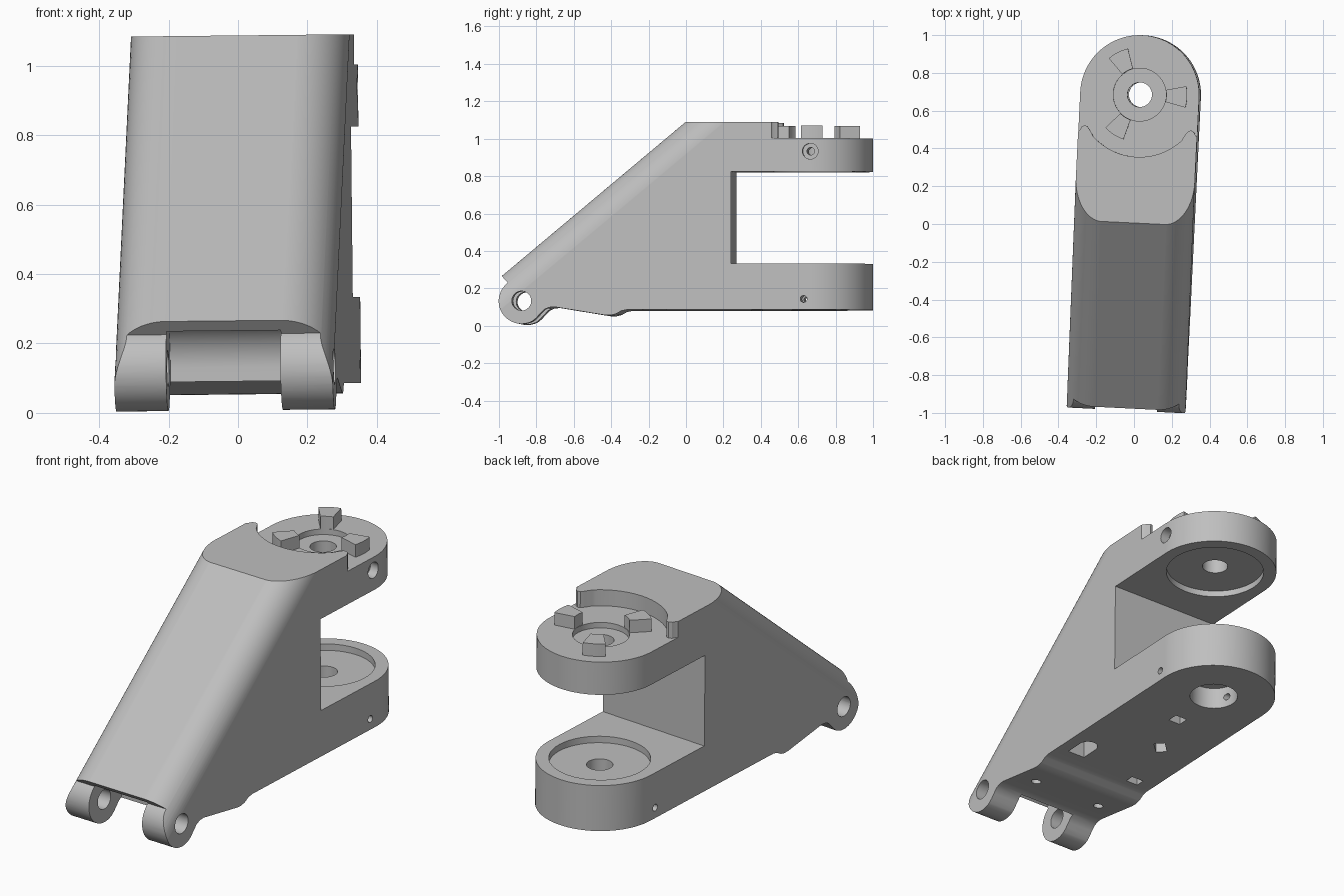
import bpy, bmesh, math
from mathutils import Matrix, Vector

cube = bpy.data.objects.get("Cube")
if cube:
    bpy.data.objects.remove(cube, do_unlink=True)

HALF = 0.315                 # half width of the arm
PIVOT = 0.685                # y of the vertical swivel axis
LUG_Y, LUG_Z, LUG_R = -0.865, 0.13, 0.123
SLOPE = math.atan2(0.825, 0.985)
POSE = (Matrix.Translation((0.007, 0, 0)) @ Matrix.Rotation(math.radians(-2.8), 4, 'Z')
        @ Matrix.Rotation(math.radians(-0.6), 4, 'Y'))

grey = bpy.data.materials.new("plain_grey")
grey.use_nodes = True
colour = (0.52, 0.52, 0.52, 1)
grey.diffuse_color = colour
grey.node_tree.nodes["Principled BSDF"].inputs["Base Color"].default_value = colour


def arc(cx, cy, r, start, end, n=24):
    steps = [math.radians(start + (end - start) * i / n) for i in range(n + 1)]
    return [(cx + r * math.cos(a), cy + r * math.sin(a)) for a in steps]


def circle(cx, cy, r, n=48):
    return arc(cx, cy, r, 0, 360, n)[:-1]


def box(x0, x1, y0, y1):
    return [(x0, y0), (x1, y0), (x1, y1), (x0, y1)]


def prism(name, pts, axis, lo, hi):
    """Extrude a flat outline along one axis."""
    place = {'X': lambda p, d: (d, p[0], p[1]),
             'Y': lambda p, d: (p[0], d, p[1]),
             'Z': lambda p, d: (p[0], p[1], d)}[axis]
    bm = bmesh.new()
    face = bm.faces.new([bm.verts.new(place(p, lo)) for p in pts])
    top = bmesh.ops.extrude_face_region(bm, geom=[face])
    shift = Vector(place((0, 0), hi - lo))
    bmesh.ops.translate(bm, vec=shift,
                        verts=[v for v in top["geom"] if isinstance(v, bmesh.types.BMVert)])
    bmesh.ops.recalc_face_normals(bm, faces=bm.faces)
    mesh = bpy.data.meshes.new(name)
    bm.to_mesh(mesh)
    bm.free()
    mesh.materials.append(grey)
    obj = bpy.data.objects.new(name, mesh)
    bpy.context.collection.objects.link(obj)
    return obj


cutters = []


def shape(target, cutter, operation='DIFFERENCE'):
    mod = target.modifiers.new(cutter.name, 'BOOLEAN')
    mod.operation, mod.object, mod.solver = operation, cutter, 'EXACT'
    cutter.hide_render = True
    cutters.append(cutter)


def finish(obj):
    bpy.ops.object.select_all(action='DESELECT')
    obj.select_set(True)
    bpy.context.view_layer.objects.active = obj
    bpy.ops.object.shade_smooth_by_angle(angle=math.radians(28))
    obj.modifiers.new("even_shading", 'WEIGHTED_NORMAL').keep_sharp = True
    obj.matrix_world = POSE


# Side outline: lug, wavy underside, two fork arms, flat top, long slope
outline = arc(LUG_Y, LUG_Z, LUG_R, 128, 300, 32)
outline += [(-0.785, 0.04), (-0.765, 0.062), (-0.745, 0.083), (-0.72, 0.095), (-0.69, 0.098),
            (-0.42, 0.054), (-0.39, 0.053), (-0.36, 0.06), (-0.33, 0.077), (-0.30, 0.083)]
outline += [(1.1, 0.083), (1.1, 0.33), (0.255, 0.33), (0.255, 0.822), (1.1, 0.822),
            (1.1, 1.087), (0.005, 1.087), (-0.977, 0.265)]
body = prism("fork_arm_body", outline, 'X', -0.4, 0.4)

# Rounded back end of the plan
plan = arc(0, PIVOT, HALF, 0, 180, 48) + [(-HALF, -1.2), (HALF, -1.2)]
shape(body, prism("plan_limit", plan, 'Z', -0.2, 1.3), 'INTERSECT')

# Rounded long edges of the slope
W, R = HALF + 0.0004, 0.15
section = arc(W - R, -R, R, 0, 90, 16) + arc(R - W, -R, R, 90, 180, 16) + [(-W, -3), (W, -3)]
slope = prism("slope_limit", section, 'Y', -2, 4)
slope.data.transform(Matrix.Translation((0, -0.977, 0.265)) @ Matrix.Rotation(SLOPE, 4, 'X'))
shape(body, slope, 'INTERSECT')

# Curved step down to the top plate, with rounded wing tips
step = arc(0, PIVOT, 0.33, 225, 315, 32)
tip = [(0.255, 0.488), (0.268, 0.505), (0.283, 0.509), (0.298, 0.5), (0.308, 0.48), (0.33, 0.46)]
step += tip + [(0.5, 0.46), (0.5, 1.2), (-0.5, 1.2), (-0.5, 0.46)]
step += [(-x, y) for x, y in reversed(tip)]
shape(body, prism("top_step", step, 'Z', 1.0, 1.3))

# Round recesses and bores on the swivel axis: radius, bottom, top
for name, r, lo, hi in (("axis_hole", 0.065, -0.2, 1.3),
                        ("hub_recess", 0.14, 0.97, 1.2),
                        ("upper_seat", 0.25, 0.7, 0.855),
                        ("lower_seat", 0.25, 0.295, 0.5),
                        ("lower_bore", 0.122, -0.1, 0.2)):
    shape(body, prism(name, circle(0, PIVOT, r), 'Z', lo, hi))

# Sideways holes: y, z, radius, x range
for name, y, z, r, lo, hi in (("hinge_hole", LUG_Y, LUG_Z, 0.052, -0.5, 0.5),
                              ("lock_screw_seat", 0.68, 0.93, 0.042, 0.265, 0.5),
                              ("lock_screw_hole", 0.68, 0.93, 0.02, 0.0, 0.4),
                              ("pin_hole", 0.645, 0.14, 0.018, -0.5, 0.5)):
    shape(body, prism(name, circle(y, z, r, 32), 'X', lo, hi))

# Gap between the two hinge lugs
gap = arc(LUG_Y, LUG_Z, 0.136, 0, 140, 24) + [(-1.1, 0.22), (-1.1, -0.1), (LUG_Y + 0.136, -0.1)]
shape(body, prism("lug_gap", gap, 'X', -0.165, 0.165))

# Pockets in the underside
slot = [(0.15, -0.22), (0.25, -0.22)] + arc(0.2, -0.12, 0.05, 0, 180, 12)
angled = [(-0.15, 0.09), (-0.11, 0.05), (-0.05, 0.11), (-0.09, 0.15)]
for name, pts, depth in (("slot_pocket", slot, 0.18),
                         ("middle_pocket", box(-0.035, 0.035, 0.35, 0.41), 0.18),
                         ("angled_pocket", angled, 0.18),
                         ("side_pocket", box(-0.235, -0.165, -0.275, -0.225), 0.18),
                         ("left_foot_hole", circle(0.2, -0.56, 0.025, 24), 0.16),
                         ("right_foot_hole", circle(-0.2, -0.56, 0.025, 24), 0.16)):
    shape(body, prism(name, pts, 'Z', -0.1, depth))

# Bake the cuts, then drop the cutters
bpy.context.view_layer.update()
baked = bpy.data.meshes.new_from_object(body.evaluated_get(bpy.context.evaluated_depsgraph_get()))
body.modifiers.clear()
body.data = baked
baked.materials.clear()
baked.materials.append(grey)
for c in cutters:
    bpy.data.objects.remove(c, do_unlink=True)
finish(body)

# Three wedge teeth around the hub
for i, angle in enumerate((0, 120, 240)):
    wedge = (arc(0, PIVOT, 0.142, angle - 13, angle + 13, 6)
             + arc(0, PIVOT, 0.252, angle + 13, angle - 13, 6))
    finish(prism(f"coupling_tooth_{i + 1}", wedge, 'Z', 0.985, 1.068))
